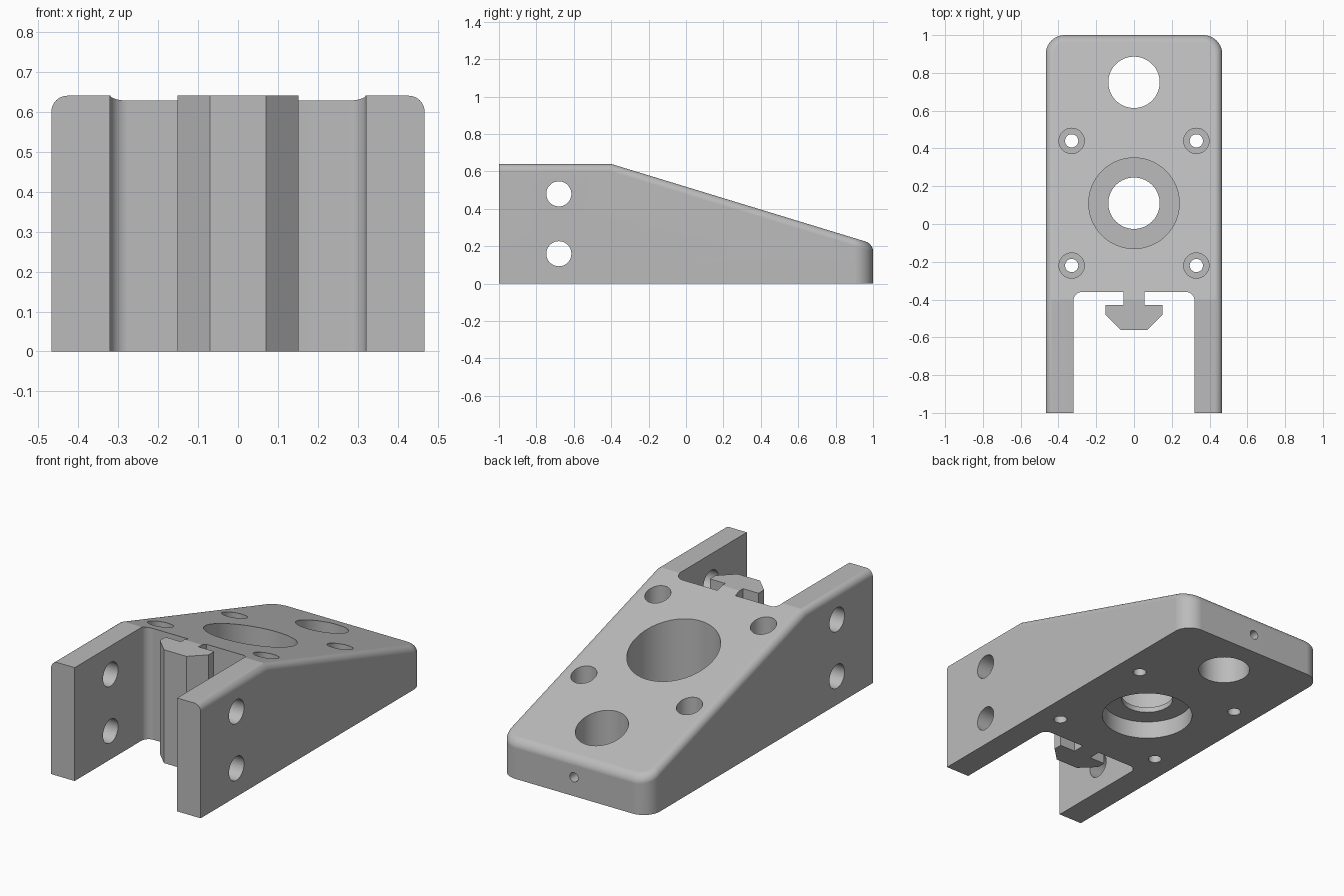
import bpy, bmesh, math
from mathutils import Vector

default = bpy.data.objects.get("Cube")
if default:
    bpy.data.objects.remove(default, do_unlink=True)

metal = bpy.data.materials.new("plain grey")
metal.use_nodes = True
grey = (0.5, 0.5, 0.5, 1)
metal.diffuse_color = grey
metal.node_tree.nodes["Principled BSDF"].inputs["Base Color"].default_value = grey


def prism(outline, sweep):
    """Closed bmesh made by sweeping a planar outline along a vector."""
    bm = bmesh.new()
    face = bm.faces.new([bm.verts.new(p) for p in outline])
    result = bmesh.ops.extrude_face_region(bm, geom=[face])
    moved = [g for g in result["geom"] if isinstance(g, bmesh.types.BMVert)]
    bmesh.ops.translate(bm, verts=moved, vec=sweep)
    bmesh.ops.recalc_face_normals(bm, faces=bm.faces)
    bm.normal_update()
    return bm


def to_object(name, bm):
    mesh = bpy.data.meshes.new(name)
    bm.to_mesh(mesh)
    bm.free()
    obj = bpy.data.objects.new(name, mesh)
    bpy.context.collection.objects.link(obj)
    return obj


def round_edges(bm, edges, radius, segments):
    bmesh.ops.bevel(bm, geom=edges, offset=radius, offset_type='OFFSET',
                    segments=segments, profile=0.5, affect='EDGES',
                    clamp_overlap=False)
    bm.normal_update()


def cut(cutter):
    """Subtract the cutter from the body, then discard it."""
    cutter.hide_render = True
    mod = body.modifiers.new("cut", 'BOOLEAN')
    mod.operation, mod.solver, mod.object = 'DIFFERENCE', 'EXACT', cutter
    bpy.context.view_layer.objects.active = body
    bpy.ops.object.modifier_apply(modifier=mod.name)
    bpy.data.objects.remove(cutter, do_unlink=True)


def drill(radius, start, end):
    """Cut a round hole between two points."""
    start, end = Vector(start), Vector(end)
    axis = end - start
    bm = bmesh.new()
    bmesh.ops.create_cone(bm, cap_ends=True, segments=64, radius1=radius,
                          radius2=radius, depth=axis.length)
    cutter = to_object("hole_cutter", bm)
    cutter.rotation_mode = 'QUATERNION'
    cutter.rotation_quaternion = axis.to_track_quat('Z', 'Y')
    cutter.location = (start + end) / 2
    bpy.context.view_layer.update()
    cut(cutter)


# Wedge body from its side profile
half_width = 0.467
side = [(-1, 0), (1, 0), (1, 0.213), (-0.4, 0.64), (-1, 0.64)]
bm = prism([(-half_width, y, z) for y, z in side], (2 * half_width, 0, 0))

# Rounded back corners, then the softened upper rim
round_edges(bm, [e for e in bm.edges if all(v.co.y > 0.99 for v in e.verts)
                 and abs(e.verts[0].co.z - e.verts[1].co.z) > 0.1], 0.1, 10)
rim = []
for e in bm.edges:
    if len(e.link_faces) == 2:
        low, high = sorted((f.normal for f in e.link_faces), key=lambda n: n.z)
        if high.z > 0.5 and abs(low.z) < 0.1 and low.y > -0.5:
            rim.append(e)
round_edges(bm, rim, 0.04, 8)
body = to_object("mounting_bracket", bm)
body.data.materials.append(metal)

# Open front slot that leaves the T-shaped rail standing
r = 0.045
corner = [(0.32 - r + r * math.cos(a), -0.36 - r + r * math.sin(a))
          for a in (math.pi / 2 * i / 8 for i in range(9))]
rail = [(0.055, -0.36), (0.055, -0.43), (0.152, -0.43), (0.152, -0.48),
        (0.07, -0.56)]
half = [(0.32, -1.1)] + corner + rail
outline = half + [(-x, y) for x, y in reversed(half)]
cut(to_object("slot_cutter", prism([(x, y, -0.1) for x, y in outline],
                                   (0, 0, 1.1))))

# Large stepped bore and plain back hole
drill(0.24, (0, 0.11, 0.13), (0, 0.11, 1))
drill(0.24, (0, 0.11, -0.1), (0, 0.11, 0.1))
for y in (0.11, 0.75):
    drill(0.136, (0, y, -0.2), (0, y, 1.1))

# Counterbored screw holes
for x in (-0.33, 0.33):
    for y in (-0.22, 0.44):
        drill(0.067, (x, y, 0.12), (x, y, 1))
        drill(0.035, (x, y, -0.1), (x, y, 0.9))

# Cross holes through both side walls, missing the rail
for z in (0.16, 0.48):
    drill(0.067, (-0.6, -0.68, z), (0.6, -0.68, z))

# Set screw hole from the back face into the back hole
drill(0.026, (0, 1.1, 0.107), (0, 0.75, 0.107))

# Smooth fillets and bores, crisp edges elsewhere
bpy.ops.object.select_all(action='DESELECT')
body.select_set(True)
bpy.context.view_layer.objects.active = body
bpy.ops.object.shade_smooth_by_angle(angle=math.radians(15))
normals = body.modifiers.new("even_normals", 'WEIGHTED_NORMAL')
normals.keep_sharp = True
